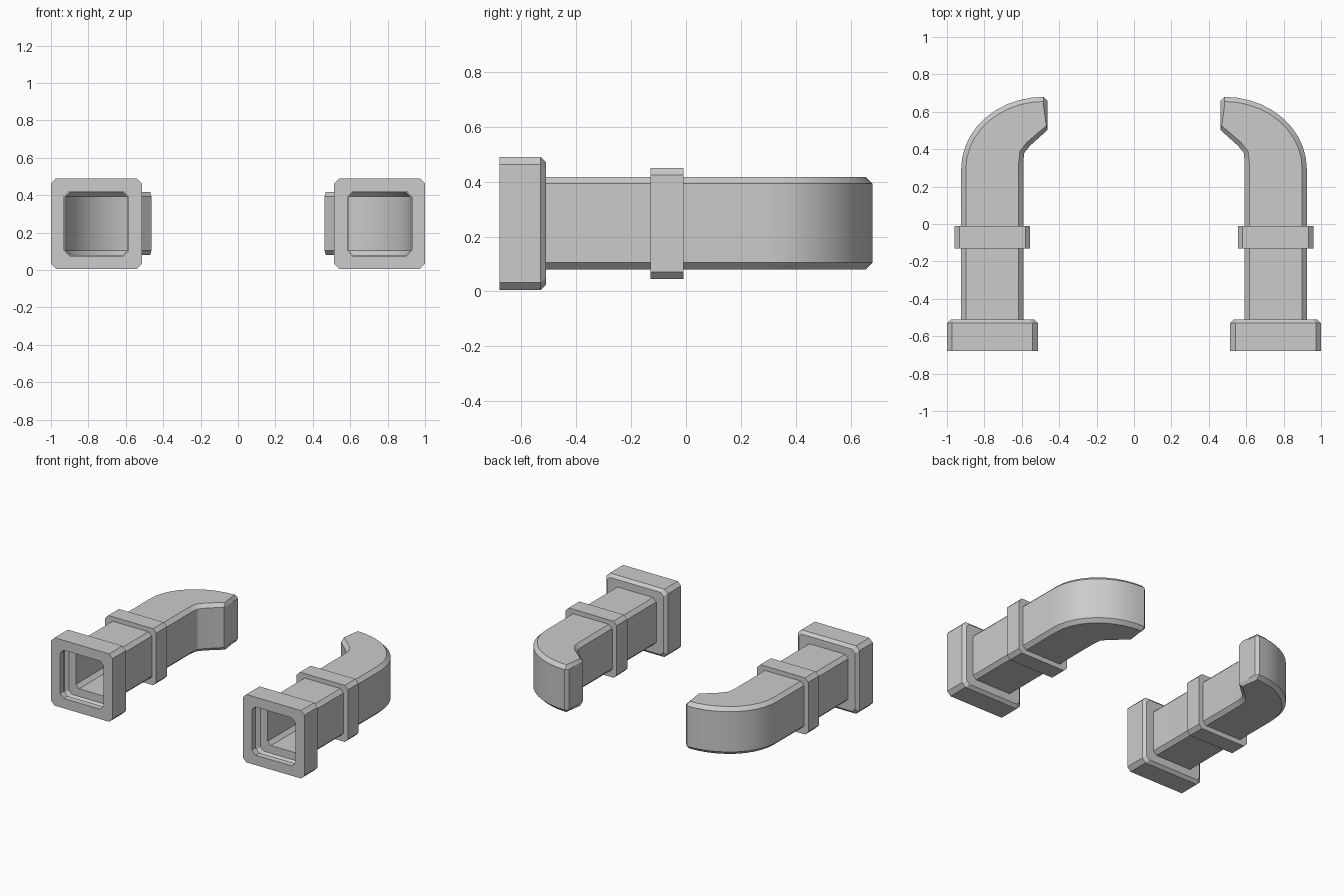
import bpy, bmesh, math

if "Cube" in bpy.data.objects:
    bpy.data.objects.remove(bpy.data.objects["Cube"])

CX, CZ = 0.757, 0.248  # axis of the right-hand duct


def make_object(name, bm):
    """Turn a bmesh into an object mirrored across x = 0."""
    bmesh.ops.recalc_face_normals(bm, faces=bm.faces)
    mesh = bpy.data.meshes.new(name)
    bm.to_mesh(mesh)
    bm.free()
    ob = bpy.data.objects.new(name, mesh)
    bpy.context.collection.objects.link(ob)
    bpy.ops.object.select_all(action='DESELECT')
    ob.select_set(True)
    bpy.context.view_layer.objects.active = ob
    bpy.ops.object.shade_smooth_by_angle(angle=math.radians(25))
    ob.modifiers.new("Mirror", 'MIRROR').use_mirror_merge = False
    return ob


def octagon(y, h, c):
    """Square section of half size h with corners cut by c."""
    k = h - c
    pts = [(h, -k), (h, k), (k, h), (-k, h), (-h, k), (-h, -k), (-k, -h), (k, -h)]
    return [(CX + x, y, CZ + z) for x, z in pts]


def loft(name, sections, closed=False):
    bm = bmesh.new()
    rings = [[bm.verts.new(p) for p in octagon(*s)] for s in sections]
    pairs = list(zip(rings, rings[1:]))
    if closed:
        pairs.append((rings[-1], rings[0]))
    for a, b in pairs:
        for i in range(8):
            j = (i + 1) % 8
            bm.faces.new((a[i], a[j], b[j], b[i]))
    return make_object(name, bm)


# Hollow end flange with an inner lip
loft("flange", [(-0.635, 0.172, 0.028), (-0.68, 0.172, 0.028),
                (-0.68, 0.2425, 0.027), (-0.53, 0.2425, 0.027),
                (-0.51, 0.2225, 0.024), (-0.51, 0.167, 0.025)])

# Raised collar around the middle of the duct
loft("collar", [(-0.13, 0.168, 0.025), (-0.13, 0.202, 0.025),
                (-0.01, 0.202, 0.025), (-0.01, 0.168, 0.025)], closed=True)


# Bent duct: plan outline with chamfered top and bottom edges, open at the flange
def bend(rx, ry, steps=10):
    return [(0.483 + rx * math.cos(t), 0.295 + ry * math.sin(t))
            for t in (math.pi / 2 * i / steps for i in range(steps + 1))]


outline = [(0.924, -0.51)] + bend(0.441, 0.385) + [
    (0.463, 0.66), (0.463, 0.502), (0.556, 0.418), (0.587, 0.38), (0.592, 0.325), (0.592, -0.51)]
inset = [(0.899, -0.51)] + bend(0.416, 0.36) + [
    (0.486, 0.645), (0.469, 0.525), (0.573, 0.436), (0.61, 0.39), (0.617, 0.325), (0.617, -0.51)]

bm = bmesh.new()
rows = [[bm.verts.new((x, y, z)) for x, y in pts]
        for pts, z in ((inset, 0.08), (outline, 0.105), (outline, 0.393), (inset, 0.418))]
for a, b in zip(rows, rows[1:]):
    for i in range(len(a) - 1):
        bm.faces.new((a[i], a[i + 1], b[i + 1], b[i]))
caps = [bm.faces.new(rows[0]), bm.faces.new(rows[-1])]
bmesh.ops.triangulate(bm, faces=caps)
make_object("bent_duct", bm)
